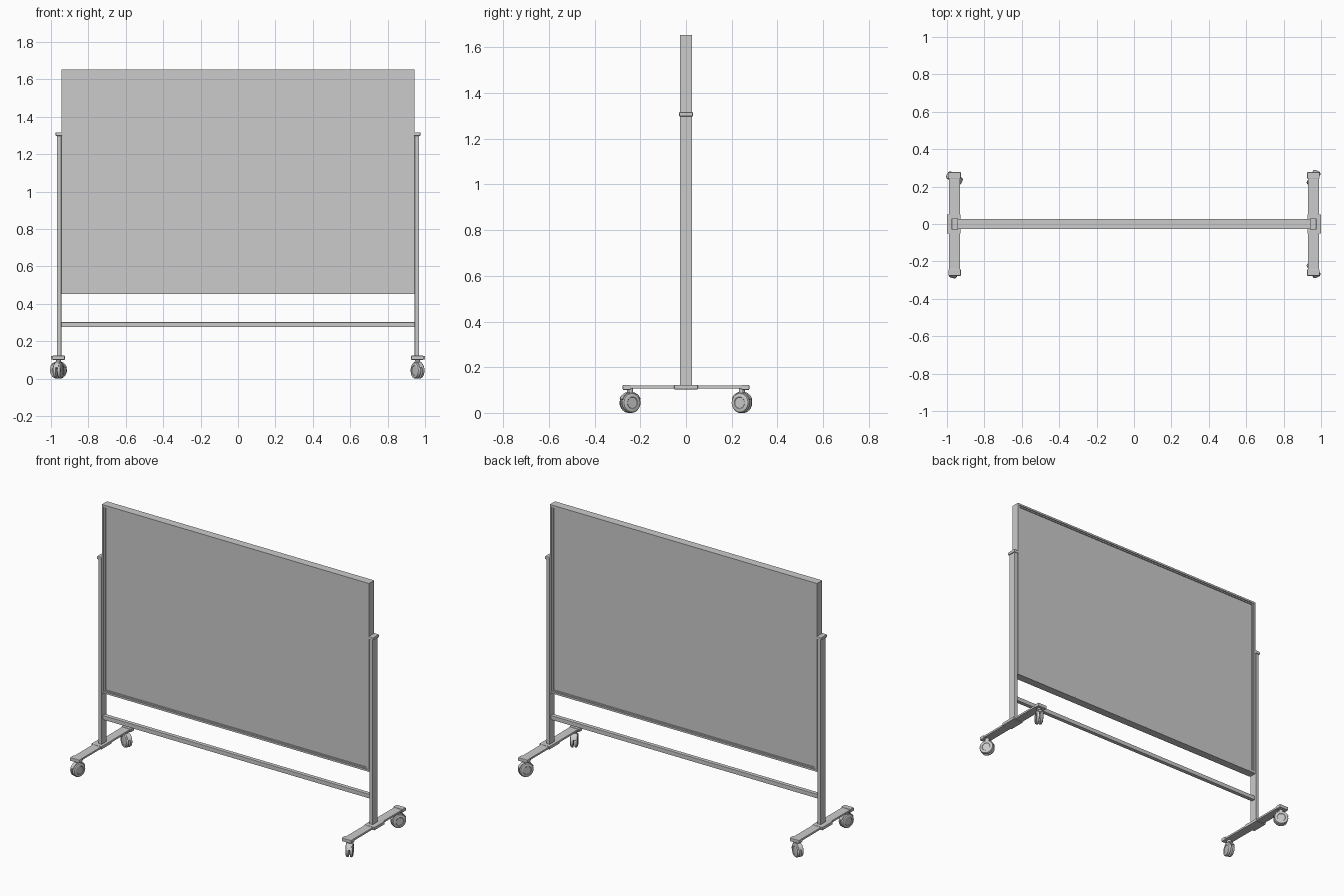
import bpy, bmesh
from math import radians, cos, sin, pi
from mathutils import Matrix, Vector

if "Cube" in bpy.data.objects:
    bpy.data.objects.remove(bpy.data.objects["Cube"])


def finish(name, bm, smooth=False):
    bmesh.ops.recalc_face_normals(bm, faces=bm.faces[:])
    me = bpy.data.meshes.new(name)
    bm.to_mesh(me)
    bm.free()
    ob = bpy.data.objects.new(name, me)
    bpy.context.collection.objects.link(ob)
    if smooth:
        bpy.ops.object.select_all(action='DESELECT')
        ob.select_set(True)
        bpy.context.view_layer.objects.active = ob
        bpy.ops.object.shade_smooth_by_angle(angle=radians(35))
    return ob


def box(name, x0, x1, y0, y1, z0, z1, bevel=0.0):
    bm = bmesh.new()
    m = Matrix.Translation(((x0 + x1) / 2, (y0 + y1) / 2, (z0 + z1) / 2)) \
        @ Matrix.Diagonal((x1 - x0, y1 - y0, z1 - z0, 1))
    bmesh.ops.create_cube(bm, size=1, matrix=m)
    if bevel:
        bmesh.ops.bevel(bm, geom=bm.edges[:], offset=bevel, segments=2,
                        profile=0.5, affect='EDGES')
    return finish(name, bm)


def sweep(bm, rings, closed=True):
    """Join equal-sized vertex rings into a closed-section surface."""
    vs = [[bm.verts.new(p) for p in r] for r in rings]
    n = len(vs[0])
    for i in range(len(vs) if closed else len(vs) - 1):
        a, b = vs[i], vs[(i + 1) % len(vs)]
        for j in range(n):
            k = (j + 1) % n
            bm.faces.new((a[j], a[k], b[k], b[j]))
    if not closed:
        bm.faces.new(vs[0])
        bm.faces.new(vs[-1])


# Board: mitred stepped frame around a recessed double-sided panel
X, Z0, Z1 = 0.943, 0.452, 1.654
profile = [(0, -.026), (.012, -.026), (.012, -.020), (.020, -.020),
           (.020, .020), (.012, .020), (.012, .026), (0, .026)]
bm = bmesh.new()
sweep(bm, [[(sx * (X - i), y, z + dz * i) for i, y in profile]
           for sx, z, dz in ((-1, Z0, 1), (1, Z0, 1), (1, Z1, -1), (-1, Z1, -1))])
finish("board_frame", bm)
box("board_panel", -X + .015, X - .015, -.014, .014, Z0 + .015, Z1 - .015)

# Lower crossbar
box("crossbar", -.947, .947, -.013, .013, .275, .302, .002)


def caster(name, x, y, turn):
    m = Matrix.Translation((x, y, 0)) @ Matrix.Rotation(radians(turn), 4, 'Z')
    R, zc, N = .044, .044, 32

    # Twin wheels with rounded rims
    bm = bmesh.new()
    for s in (-1, 1):
        prof = [(.003, .036), (.005, R), (.013, R), (.019, .041), (.022, .034), (.022, .026), (.020, .024)]
        rings = []
        for i in range(N):
            a = 2 * pi * i / N
            rings.append([m @ Vector((s * w, r * cos(a), zc + r * sin(a))) for w, r in prof])
        vs = [[bm.verts.new(p) for p in r] for r in rings]
        for i in range(N):
            a, b = vs[i], vs[(i + 1) % N]
            for j in range(len(prof) - 1):
                bm.faces.new((a[j], a[j + 1], b[j + 1], b[j]))
        bm.faces.new([r[0] for r in vs])
        bm.faces.new([r[-1] for r in vs])
    finish(name + "_wheels", bm, True)

    # Curved hood over the wheels
    bm = bmesh.new()
    rings = []
    for i in range(13):
        a = radians(20 + 140 * i / 12)
        rings.append([m @ Vector((w, r * cos(a), zc + r * sin(a)))
                      for w, r in ((-.012, .030), (.012, .030), (.012, .048), (-.012, .048))])
    sweep(bm, rings, closed=False)
    finish(name + "_hood", bm, True)

    # Axle and swivel stem
    bm = bmesh.new()
    bmesh.ops.create_cone(bm, cap_ends=True, segments=16, radius1=.008, radius2=.008, depth=.040,
                          matrix=m @ Matrix.Translation((0, 0, zc)) @ Matrix.Rotation(pi / 2, 4, 'Y'))
    bmesh.ops.create_cone(bm, cap_ends=True, segments=20, radius1=.014, radius2=.014, depth=.030,
                          matrix=m @ Matrix.Translation((0, 0, .092)))
    finish(name + "_stem", bm, True)


# Side stands: post, cap, foot, plate, end caps and casters
turns = {(-1, -1): -15, (-1, 1): 60, (1, -1): 30, (1, 1): -30}
for s, side in ((-1, "left"), (1, "right")):
    def sbox(name, a, b, *rest):
        box(side + "_" + name, min(s * a, s * b), max(s * a, s * b), *rest)
    sbox("post", .945, .969, -.026, .026, .115, 1.305, .002)
    sbox("post_cap", .941, .975, -.030, .030, 1.298, 1.317, .003)
    sbox("foot_bar", .931, .989, -.262, .262, .107, .120, .002)
    sbox("foot_plate", .928, 1.0, -.052, .052, .103, .122, .002)
    for t, end in ((-1, "front"), (1, "back")):
        sbox(end + "_foot_cap", .926, .992, *sorted((t * .242, t * .277)), .101, .123, .003)
        caster(f"{side}_{end}_caster", s * .96, t * .245, turns[s, t])
